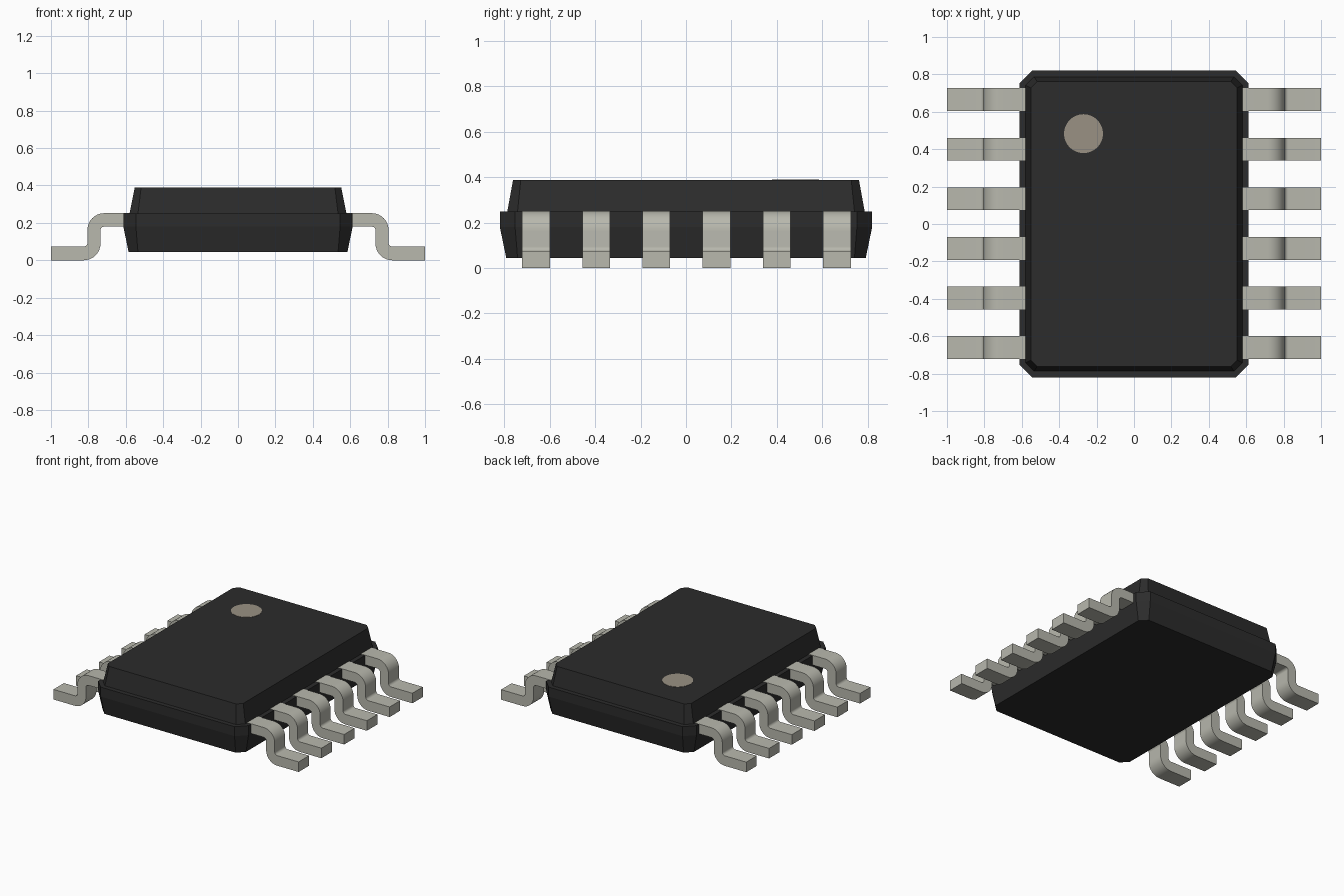
import bpy, bmesh, math

cube = bpy.data.objects.get("Cube")
if cube:
    bpy.data.objects.remove(cube, do_unlink=True)


def material(name, rgb):
    mat = bpy.data.materials.new(name)
    mat.use_nodes = True
    mat.diffuse_color = (*rgb, 1)
    bsdf = mat.node_tree.nodes["Principled BSDF"]
    bsdf.inputs["Base Color"].default_value = (*rgb, 1)
    bsdf.inputs["Roughness"].default_value = 0.6
    return mat


BLACK = material("black plastic", (0.025, 0.025, 0.025))
METAL = material("tinned metal", (0.48, 0.48, 0.42))
TAN = material("marker tan", (0.32, 0.285, 0.23))


def loft(name, rings, mat):
    """Skin a stack of equal-length point rings and cap both ends."""
    bm = bmesh.new()
    loops = [[bm.verts.new(p) for p in ring] for ring in rings]
    n = len(loops[0])
    for a, b in zip(loops, loops[1:]):
        for i in range(n):
            j = (i + 1) % n
            bm.faces.new((a[i], a[j], b[j], b[i]))
    bm.faces.new(loops[0][::-1])
    bm.faces.new(loops[-1])
    bmesh.ops.recalc_face_normals(bm, faces=bm.faces)
    mesh = bpy.data.meshes.new(name)
    bm.to_mesh(mesh)
    bm.free()
    mesh.materials.append(mat)
    obj = bpy.data.objects.new(name, mesh)
    bpy.context.collection.objects.link(obj)
    return obj


def octagon(hx, hy, cut, z):
    """Rectangle with chamfered corners."""
    return [(hx, -hy + cut, z), (hx, hy - cut, z), (hx - cut, hy, z), (-hx + cut, hy, z),
            (-hx, hy - cut, z), (-hx, -hy + cut, z), (-hx + cut, -hy, z), (hx - cut, -hy, z)]


# Moulded case: wider lower half with a shoulder, then a tapered lid
loft("case", [octagon(0.585, 0.792, 0.05, 0.045),
              octagon(0.613, 0.82, 0.067, 0.18),
              octagon(0.613, 0.82, 0.067, 0.25),
              octagon(0.58, 0.787, 0.045, 0.25),
              octagon(0.552, 0.762, 0.034, 0.388)], BLACK)

# Pin-one marker disc
disc = [(-0.27 + 0.104 * math.cos(math.tau * i / 48),
         0.483 + 0.104 * math.sin(math.tau * i / 48)) for i in range(48)]
loft("pin_one_marker", [[(x, y, z) for x, y in disc] for z in (0.385, 0.390)], TAN)


def arc(cx, cz, r, start, end, steps=8):
    """Points on an arc in the xz plane, angles in degrees."""
    angles = [math.radians(start + (end - start) * i / steps) for i in range(steps + 1)]
    return [(cx + r * math.cos(a), cz + r * math.sin(a)) for a in angles]


# Gull-wing lead outline: upper surface out to the toe, then back underneath
upper = [(0.57, 0.252)] + arc(0.715, 0.162, 0.09, 90, 0) + arc(0.825, 0.094, 0.02, 180, 270) + [(1, 0.074)]
lower = [(1, 0)] + arc(0.825, 0.09, 0.09, 270, 180) + arc(0.715, 0.16, 0.02, 0, 90) + [(0.57, 0.18)]
outline = upper + lower

# Six leads on each side
for side, label in ((1, "left"), (-1, "right")):
    for k in range(6):
        y = (k - 2.5) * 0.2652 + 0.002
        lead = loft(f"{label}_lead_{k + 1}",
                    [[(side * x, y + d, z) for x, z in outline] for d in (-0.061, 0.061)], METAL)
        bpy.ops.object.select_all(action="DESELECT")
        lead.select_set(True)
        bpy.context.view_layer.objects.active = lead
        bpy.ops.object.shade_smooth_by_angle(angle=math.radians(35))
